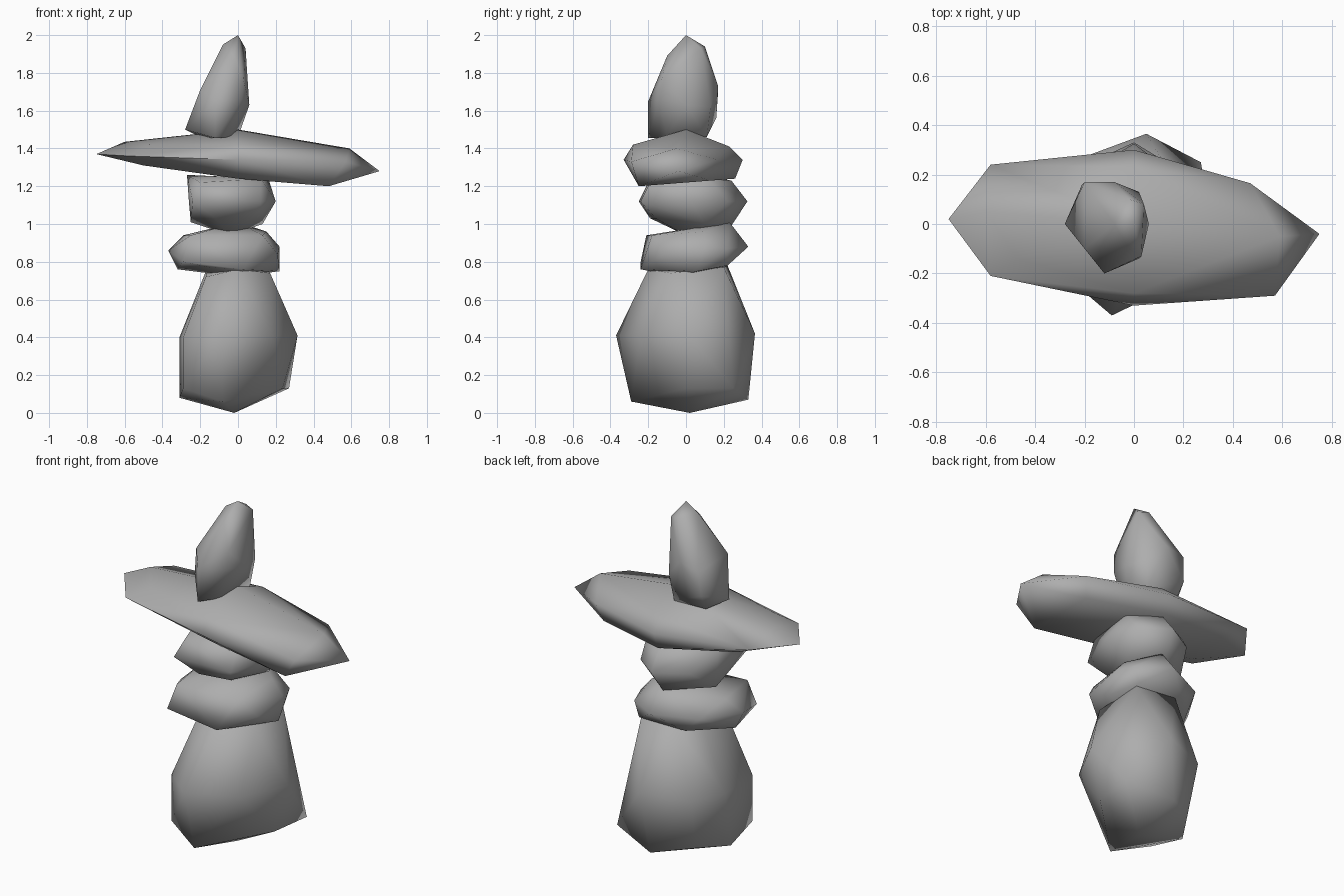
import bpy, bmesh, math

stone = bpy.data.materials.new("stone grey")
stone.diffuse_color = (0.42, 0.42, 0.42, 1)


def rock(name, points):
    """A worn boulder: the smoothed convex hull of a few chiselled corners."""
    bm = bmesh.new()
    for p in points:
        bm.verts.new(p)
    hull = bmesh.ops.convex_hull(bm, input=bm.verts)
    loose = {v for v in hull["geom_interior"] + hull["geom_unused"]
             if isinstance(v, bmesh.types.BMVert)}
    bmesh.ops.delete(bm, geom=list(loose), context="VERTS")
    bmesh.ops.recalc_face_normals(bm, faces=bm.faces)
    mesh = bpy.data.meshes.new(name)
    bm.to_mesh(mesh)
    bm.free()
    mesh.materials.append(stone)
    obj = bpy.data.objects.new(name, mesh)
    bpy.context.collection.objects.link(obj)
    bpy.ops.object.select_all(action="DESELECT")
    obj.select_set(True)
    bpy.context.view_layer.objects.active = obj
    bpy.ops.object.shade_smooth_by_angle(angle=math.radians(80))


# Tall base boulder with a flared back right corner
rock("base_stone", [
    (-.02, .02, 0), (-.08, -.29, .06), (-.29, -.2, .13), (-.31, .03, .08),
    (-.2, .2, .1), (0, .33, .07), (.235, 0, .13), (.27, .25, .13),
    (-.29, -.2, .4), (-.09, -.37, .41), (.18, -.24, .41), (.315, .02, .41),
    (.05, .365, .42), (-.22, .265, .4), (-.31, .08, .4),
    (-.17, -.15, .72), (0, -.2, .76), (.17, -.08, .74), (.15, .2, .77),
    (-.1, .22, .78), (-.17, .08, .75)])

# Two squat middle stones
rock("lower_middle_stone", [
    (-.25, -.21, .94), (.13, -.18, .94), (.21, -.12, .84), (-.29, -.24, .8),
    (.03, -.24, .76), (-.15, -.22, .77), (-.37, 0, .86), (-.29, .05, .94),
    (.22, .1, .88), (.22, .06, .75), (0, .33, .88), (.18, .22, .87),
    (0, .23, 1.01), (.15, .1, .96), (-.12, .12, .97), (-.15, .22, .78),
    (.15, .22, .78), (0, -.04, .72), (-.32, 0, .76), (-.24, .22, .87)])
rock("upper_middle_stone", [
    (-.27, .08, 1.26), (-.2, -.2, 1.22), (-.24, -.25, 1.12), (.12, -.24, 1.12),
    (.12, -.18, 1.24), (-.26, -.08, 1.12), (-.25, .08, 1.01), (-.12, -.19, 1.03),
    (.06, -.16, 1.03), (-.04, 0, .94), (.13, .1, 1.0), (.2, .02, 1.12),
    (.16, .12, 1.24), (0, .325, 1.12), (-.02, .24, .99), (-.18, .22, 1.12),
    (.14, .22, 1.12), (0, .24, 1.23)])

# Wide tilted slab forming the arms
rock("arm_slab", [
    (-.75, .02, 1.37), (-.58, .24, 1.375), (-.58, -.21, 1.36), (-.47, -.14, 1.42),
    (-.6, .05, 1.435), (0, .3, 1.34), (0, -.33, 1.34), (0, -.28, 1.42),
    (0, 0, 1.5), (0, .23, 1.41), (.57, -.29, 1.33), (.59, -.05, 1.4),
    (.47, .165, 1.34), (.75, -.04, 1.28), (.48, -.25, 1.2), (.44, .13, 1.23),
    (0, -.2, 1.24), (0, .26, 1.24), (-.5, -.1, 1.31), (-.45, .18, 1.305)])

# Upright head stone
rock("head_stone", [
    (-.28, 0, 1.5), (-.2, .1, 1.46), (-.12, -.2, 1.455), (-.12, -.2, 1.65),
    (-.2, -.1, 1.71), (-.2, .17, 1.7), (-.21, .16, 1.56), (-.08, .17, 1.73),
    (0, .11, 1.46), (.02, .13, 1.62), (.06, 0, 1.63), (.02, -.14, 1.66),
    (.03, -.13, 1.76), (-.04, -.1, 1.46), (-.08, 0, 1.95), (0, 0, 2.0),
    (.04, .08, 1.93), (-.02, .1, 1.94), (-.02, -.1, 1.89)])
